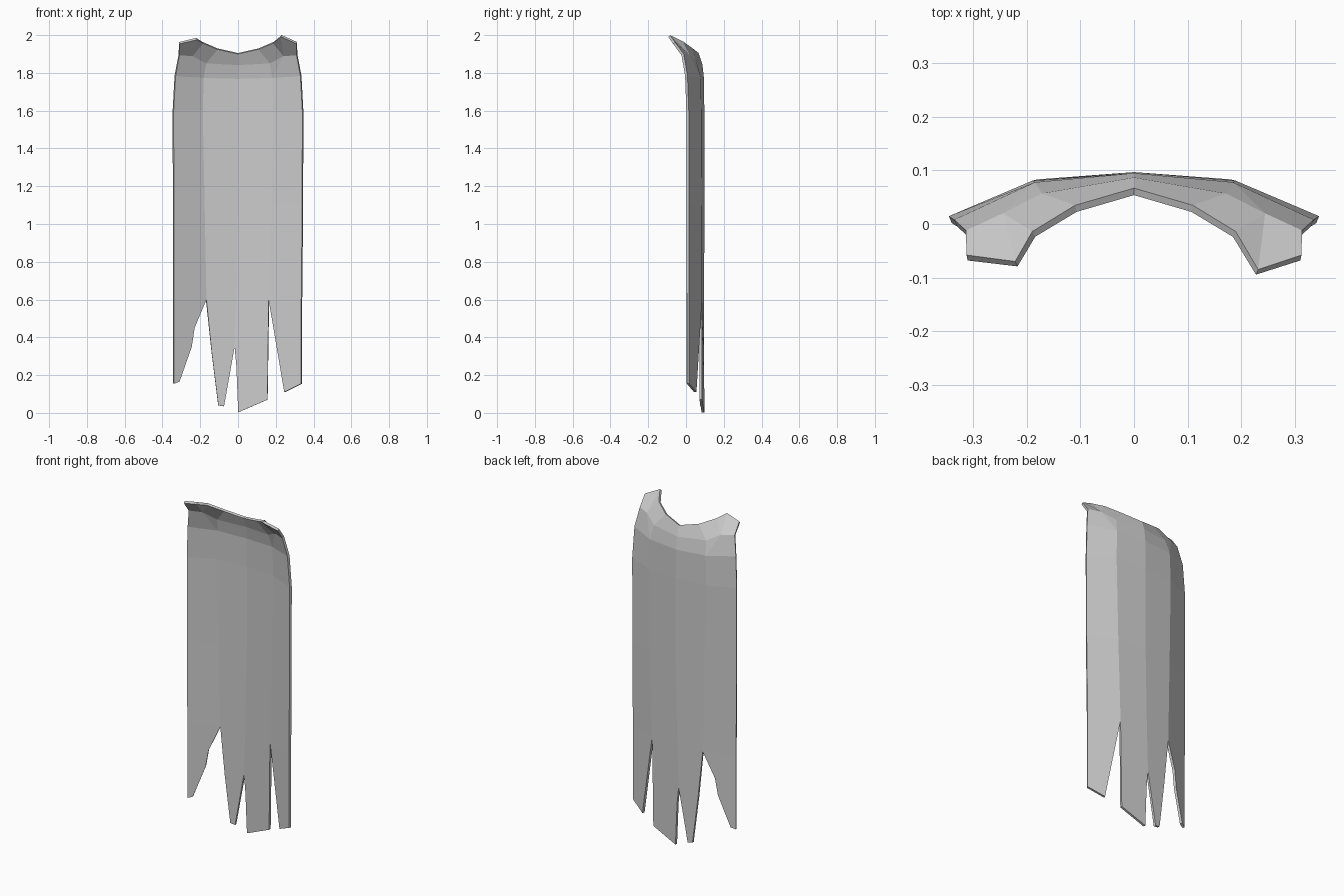
import bpy
import bmesh

cube = bpy.data.objects.get("Cube")
if cube:
    bpy.data.objects.remove(cube, do_unlink=True)

cloth = bpy.data.materials.new("grey_cloth")
cloth.use_nodes = True
GREY = (0.6, 0.6, 0.6, 1)
cloth.diffuse_color = GREY
cloth.node_tree.nodes["Principled BSDF"].inputs["Base Color"].default_value = GREY


def drape(x):
    """Depth of the curved back at a given x."""
    a = abs(x)
    if a < 0.185:
        return 0.097 - 0.014 * a / 0.185
    return 0.083 - 0.068 * (a - 0.185) / 0.16


bm = bmesh.new()


def vert(x, y, z):
    return bm.verts.new((x, y, z))


def row(xs, z):
    return [vert(x, drape(x), z) for x in xs]


# Long hanging panels
hem = row((-0.343, -0.17, -0.01, 0.165, 0.34), 0.6)
middle = row((-0.345, -0.18, 0, 0.18, 0.345), 1.1)
chest = row((-0.346, -0.19, 0, 0.19, 0.346), 1.6)
shoulder = [vert(x, y, z) for x, y, z in (
    (-0.336, 0.008, 1.785), (-0.185, 0.078, 1.775), (0, 0.095, 1.77),
    (0.185, 0.078, 1.775), (0.336, 0.008, 1.785))]
for low, high in ((hem, middle), (middle, chest), (chest, shoulder)):
    for i in range(4):
        bm.faces.new((low[i], low[i + 1], high[i + 1], high[i]))

# Torn strips under the panels
notch = vert(-0.018, drape(0.018), 0.35)
strips = [
    [(-0.343, 0.155), (-0.315, 0.165), (-0.25, 0.35), (-0.235, 0.45)],
    [(-0.14, 0.32), (-0.105, 0.04), (-0.075, 0.035)],
    [(-0.008, 0.25), (0.002, 0.003), (0.157, 0.07)],
    [(0.25, 0.11), (0.34, 0.155)],
]
for i, outline in enumerate(strips):
    loop = [vert(x, drape(x), z) for x, z in outline]
    if i == 1:
        loop.append(notch)
    if i == 2:
        loop.insert(0, notch)
    bm.faces.new([hem[i]] + loop + [hem[i + 1]])

# Shoulder yoke and collar, sharing the centre line
yoke_mid = vert(0, 0.087, 1.845)
neck_mid = vert(0, 0.067, 1.905)
for side, tip in ((-1, (0.222, -0.07, 1.985)), (1, (0.232, -0.085, 2.0))):
    def sv(x, y, z):
        return vert(side * x, y, z)
    inner, outer = shoulder[2 + side], shoulder[2 + 2 * side]
    ridge = sv(0.172, 0.057, 1.855)
    slope = sv(0.245, 0.02, 1.895)
    edge = sv(0.314, -0.012, 1.9)
    neck_a = sv(0.11, 0.035, 1.93)
    neck_b = sv(0.19, -0.014, 1.965)
    point = sv(*tip)
    corner = sv(0.313, -0.058, 1.963)
    for f in ((shoulder[2], inner, ridge, yoke_mid),
              (yoke_mid, ridge, neck_a, neck_mid),
              (inner, slope, ridge),
              (inner, outer, edge, slope),
              (ridge, slope, neck_b, neck_a),
              (slope, point, neck_b),
              (slope, edge, corner, point)):
        bm.faces.new(f)

# Face everything outward, toward the back
bmesh.ops.recalc_face_normals(bm, faces=bm.faces[:])
bm.normal_update()
if sum(f.normal.y * f.calc_area() for f in bm.faces) < 0:
    bmesh.ops.reverse_faces(bm, faces=bm.faces[:])

mesh = bpy.data.meshes.new("tattered_cape")
bm.to_mesh(mesh)
bm.free()
mesh.materials.append(cloth)
cape = bpy.data.objects.new("tattered_cape", mesh)
bpy.context.collection.objects.link(cape)

# Cloth thickness
solid = cape.modifiers.new("thickness", 'SOLIDIFY')
solid.thickness = 0.014
solid.offset = -1
